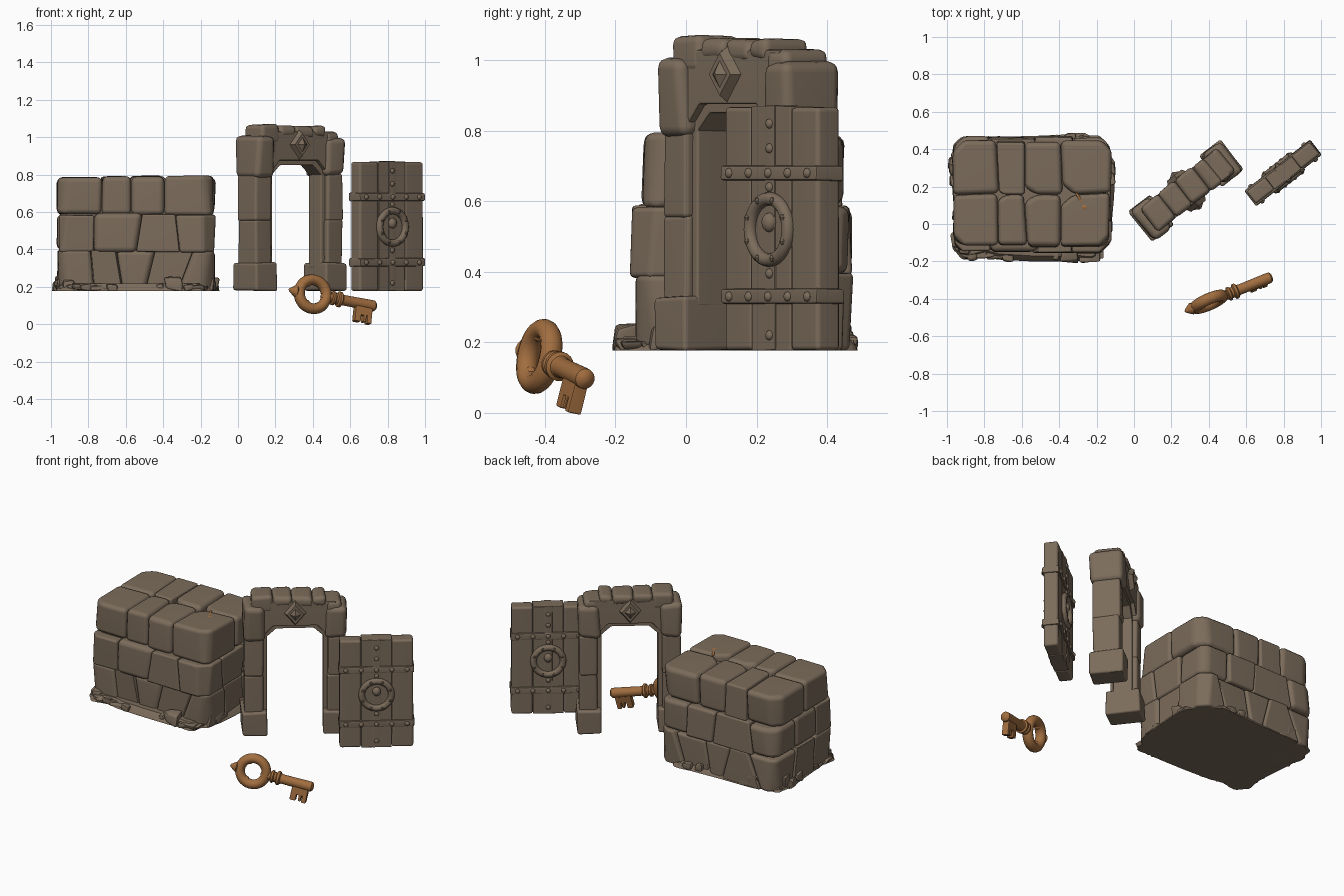
import bpy, bmesh, math, random
from mathutils import Matrix, Vector

if "Cube" in bpy.data.objects:
    bpy.data.objects.remove(bpy.data.objects["Cube"], do_unlink=True)

rng = random.Random(11)
GROUND = 0.177
parts = []


def material(name, color):
    m = bpy.data.materials.new(name)
    m.use_nodes = True
    m.diffuse_color = color
    m.node_tree.nodes["Principled BSDF"].inputs["Base Color"].default_value = color
    return m


STONE = material("warm grey stone", (0.20, 0.15, 0.105, 1))
COPPER = material("copper brown", (0.36, 0.155, 0.05, 1))


def finish(name, bm, mat=STONE, frame=None):
    """Turn a bmesh into a named object placed by a frame matrix."""
    bmesh.ops.recalc_face_normals(bm, faces=bm.faces)
    mesh = bpy.data.meshes.new(name)
    bm.to_mesh(mesh)
    bm.free()
    mesh.materials.append(mat)
    ob = bpy.data.objects.new(name, mesh)
    bpy.context.collection.objects.link(ob)
    if frame:
        ob.matrix_world = frame
    parts.append(ob)


def block(bm, lo, hi, jit=0.0, bev=0.01, seg=2, cuts=()):
    """Add a chiselled block; each cut (point, normal) removes the far side."""
    t = bmesh.new()
    bmesh.ops.create_cube(t, size=1)
    for v in t.verts:
        v.co = [lo[i] + (v.co[i] + 0.5) * (hi[i] - lo[i]) + rng.uniform(-jit, jit) for i in range(3)]
    for point, normal in cuts:
        bmesh.ops.bisect_plane(t, geom=t.verts[:] + t.edges[:] + t.faces[:],
                               plane_co=point, plane_no=normal, clear_outer=True)
        bmesh.ops.holes_fill(t, edges=[e for e in t.edges if e.is_boundary])
    bmesh.ops.remove_doubles(t, verts=t.verts, dist=0.004)
    bmesh.ops.bevel(t, geom=t.edges[:], offset=bev, segments=seg, profile=0.5,
                    affect='EDGES', clamp_overlap=True)
    if lo[2] >= GROUND:
        for v in t.verts:
            v.co.z = max(v.co.z, GROUND)
    tmp = bpy.data.meshes.new("tmp")
    t.to_mesh(tmp)
    t.free()
    bm.from_mesh(tmp)
    bpy.data.meshes.remove(tmp)


def lathe(bm, profile, axis, steps=24, closed=False):
    """Spin an (x, y) profile around an axis through the origin."""
    vs = [bm.verts.new((a, b, 0)) for a, b in profile]
    es = [bm.edges.new(p) for p in zip(vs, vs[1:])]
    if closed:
        es.append(bm.edges.new((vs[-1], vs[0])))
    bmesh.ops.spin(bm, geom=vs + es, axis=axis, cent=(0, 0, 0), steps=steps, angle=math.tau)
    bmesh.ops.remove_doubles(bm, verts=bm.verts, dist=0.0004)


def circle(cx, r, squash=1.0, n=12):
    return [(cx + r * math.cos(math.tau * i / n), squash * r * math.sin(math.tau * i / n)) for i in range(n)]


def ball(bm, pos, r, scale=(1, 1, 1), seg=12):
    bmesh.ops.create_uvsphere(bm, u_segments=seg, v_segments=seg // 2, radius=r,
                              matrix=Matrix.Translation(pos) @ Matrix.Diagonal((*scale, 1)))


# Stone wall: each course is split into irregular cells around jittered centres
bm = bmesh.new()
block(bm, (-0.92, -0.09, GROUND), (-0.18, 0.41, 0.75), 0, 0.01)
courses = [
    (GROUND, 0.392, (-0.965, -0.78, -0.62, -0.45, -0.29, -0.13), (-0.14, 0.06, 0.26, 0.46), 0.035, 0.05),
    (0.388, 0.588, (-0.965, -0.78, -0.52, -0.33, -0.13), (-0.147, 0.03, 0.25, 0.463), 0.025, 0.02),
    (0.584, 0.787, (-0.96, -0.73, -0.58, -0.39, -0.13), (-0.12, 0.16, 0.44), 0.016, 0.006),
]
for z0, z1, xs, ys, jit, zjit in courses:
    lo = Vector((xs[0], ys[0], z0))
    hi = Vector((xs[-1], ys[-1], z1))
    mid = (lo + hi) / 2
    half = (hi - lo) / 2
    # Knocked-off vertical corners
    corners = [(mid + Vector((sx * (half.x - 0.022), sy * (half.y - 0.022), 0)),
                Vector((sx, sy, rng.uniform(-0.15, 0.15)))) for sx in (-1, 1) for sy in (-1, 1)]
    cells = [(i, j) for i in range(len(xs) - 1) for j in range(len(ys) - 1)]
    seeds = [Vector(((xs[i] + xs[i + 1]) / 2 + rng.uniform(-jit, jit),
                     (ys[j] + ys[j + 1]) / 2 + rng.uniform(-jit, jit),
                     (z0 + z1) / 2 + rng.uniform(-zjit, zjit))) for i, j in cells]
    joints = {}
    for (i, j), p in zip(cells, seeds):
        cuts = list(corners)
        for (k, l), q in zip(cells, seeds):
            if p is q or max(abs(i - k), abs(j - l)) > 1:
                continue
            n = (q - p).normalized()
            at = (p + q) / 2
            if j == l:
                at.x = xs[max(i, k)] + rng.uniform(-0.004, 0.004)
            elif i == k:
                at.y = ys[max(j, l)]
            else:
                at = at + n * 0.03
            at = joints.setdefault(frozenset(((i, j), (k, l))), at)
            cuts.append((at - n * 0.001, n))
        push = rng.uniform(-0.008, 0.008)
        grow = Vector((push, push, 0))
        block(bm, lo - grow, hi + grow, 0.009, 0.03, 3, cuts)
finish("wall_stones", bm)


def footprint(a, power, inset=0.0):
    """Wavy rounded-rectangle outline of the wall's foot."""
    c, s = math.cos(a), math.sin(a)
    wave = 0.015 * math.sin(5 * a + 1) + 0.008 * math.sin(11 * a) - inset
    return (-0.55 + math.copysign(abs(c) ** power, c) * (0.43 + wave),
            0.135 + math.copysign(abs(s) ** power, s) * (0.335 + wave))


# Irregular ground skirt below the wall
bm = bmesh.new()
rings = []
COUNT = 64
for z, inset in ((0, 0), (0.01, 0.003), (0.04, 0.03)):
    rings.append([bm.verts.new((*footprint(math.tau * k / COUNT, 0.36, inset), GROUND + z))
                  for k in range(COUNT)])
for a, b in zip(rings, rings[1:]):
    for k in range(COUNT):
        bm.faces.new((a[k], a[k - 1], b[k - 1], b[k]))
bm.faces.new(rings[0])
bm.faces.new(rings[-1])
finish("wall_skirt", bm)

# Loose rubble along the foot of the wall
bm = bmesh.new()
for k in range(52):
    cx, cy = footprint(math.tau * (k + 0.5) / 52, 0.4, 0.032)
    w, d = rng.uniform(0.024, 0.045), rng.uniform(0.024, 0.038)
    h = 0.025 + 0.055 * rng.random() ** 2
    block(bm, (cx - w, cy - d, GROUND), (cx + w, cy + d, GROUND + h), 0.012, 0.014)
finish("wall_rubble", bm)

# Copper sliver lying in the wall top
bm = bmesh.new()
ball(bm, (0, 0, 0), 0.023, (1, 1, 0.6))
ball(bm, (0, 0.045, 0.004), 0.012, (0.7, 4, 0.7))
finish("wall_copper_pin", bm, COPPER,
       Matrix.Translation((-0.265, 0.09, 0.781)) @ Matrix.Rotation(math.radians(30), 4, 'Z'))

# Gateway
TURN = Matrix.Rotation(math.radians(38), 4, 'Z')
GATE = Matrix.Translation((0.28, 0.178, 0)) @ TURN

for name, (x0, x1, depth, z0, z1, jit, bev) in {
    "gate_feet": (0.165, 0.312, 0.102, GROUND, 0.33, 0.005, 0.014),
    "gate_lower_pillars": (0.19, 0.298, 0.08, 0.31, 0.56, 0.005, 0.015),
    "gate_upper_pillars": (0.19, 0.298, 0.08, 0.55, 0.80, 0.005, 0.015),
    "gate_jambs": (0.165, 0.22, 0.055, 0.30, 0.83, 0.002, 0.008),
    "gate_shoulder_stones": (0.175, 0.3, 0.103, 0.79, 1.0, 0.011, 0.032),
}.items():
    bm = bmesh.new()
    for a, b in ((x0, x1), (-x1, -x0)):
        block(bm, (a, -depth, z0), (b, depth, z1), jit, bev, 3)
    finish(name, bm, STONE, GATE)


def arch(name, depth, half, corner, under, bev):
    bm = bmesh.new()
    pts = [(0.24, 1.03), (0.24, corner), (half, corner), (half - 0.06, under)]
    pts += [(-x, z) for x, z in reversed(pts)]
    face = bm.faces.new([bm.verts.new((x, -depth, z)) for x, z in pts])
    out = bmesh.ops.extrude_face_region(bm, geom=[face])["geom"]
    for v in out:
        if isinstance(v, bmesh.types.BMVert):
            v.co.y = depth
    bmesh.ops.bevel(bm, geom=bm.edges[:], offset=bev, segments=2, profile=0.5, affect='EDGES')
    finish(name, bm, STONE, GATE)


arch("gate_lintel", 0.078, 0.19, 0.81, 0.875, 0.009)
arch("gate_inner_arch", 0.055, 0.17, 0.795, 0.85, 0.006)

bm = bmesh.new()
caps = (-0.255, -0.13, -0.02, 0.10, 0.18, 0.27)
for a, b, top in zip(caps, caps[1:], (1.07, 1.058, 1.062, 1.058, 1.035)):
    block(bm, (a, -0.082, 0.965 if abs(a + b) > 0.3 else 1.0), (b, 0.082, top), 0.007, 0.024, 3)
finish("gate_cap_stones", bm, STONE, GATE)

# Diamond bosses on both faces of the lintel
bm = bmesh.new()
for side in (-1, 1):
    for wide, tall, y, flat in ((0.066, 0.08, 0.08, 0.75), (0.05, 0.06, 0.098, 0.1)):
        bmesh.ops.create_cone(bm, segments=4, radius1=1, radius2=flat, depth=1, cap_ends=True,
                              matrix=Matrix.Translation((0, side * (y + 0.01), 0.96))
                              @ Matrix.Rotation(side * -math.pi / 2, 4, 'X')
                              @ Matrix.Diagonal((wide, tall, 0.03, 1)))
finish("gate_diamonds", bm, STONE, GATE)

# Door
DOOR = Matrix.Translation((0.797, 0.273, 0)) @ TURN
bm = bmesh.new()
planks = (-0.216, -0.09, 0.09, 0.216)
for a, b in zip(planks, planks[1:]):
    edge = abs(a + b) > 0.2
    block(bm, (a, -0.042, GROUND), (b, 0.042, 0.867 if edge else 0.87), 0.001, 0.014 if edge else 0.004, 3)
finish("door_planks", bm, STONE, DOOR)

bm = bmesh.new()
block(bm, (-0.024, -0.046, GROUND), (0.024, 0.046, 0.872), 0.001, 0.005)
for z in (0.33, 0.68):
    block(bm, (-0.222, -0.051, z - 0.022), (0.222, 0.051, z + 0.022), 0.002, 0.008)
finish("door_bands", bm, STONE, DOOR)

bm = bmesh.new()
for side in (-1, 1):
    for z in (0.33, 0.68):
        for x in (-0.18, -0.09, 0, 0.09, 0.18):
            ball(bm, (x, side * 0.051, z), 0.014, (1, 0.8, 1))
    for z in (0.22, 0.395, 0.64, 0.75, 0.82):
        ball(bm, (0, side * 0.046, z), 0.014, (1, 0.8, 1))
    for k in range(8):
        a = math.tau * (k + 0.5) / 8
        ball(bm, (0.088 * math.cos(a), side * 0.06, 0.52 + 0.088 * math.sin(a)), 0.011, seg=8)
    ball(bm, (0, side * 0.046, 0.54), 0.028, (0.9, 0.8, 1))
finish("door_rivets", bm, STONE, DOOR)

for name, side in (("front", -1), ("back", 1)):
    bm = bmesh.new()
    lathe(bm, circle(0.087, 0.019), (0, 1, 0), 32, True)
    finish("door_ring_" + name, bm, STONE, DOOR @ Matrix.Translation((0, side * 0.047, 0.52)))

# Key: local x runs along the shaft, local z points away from the teeth
d = Vector((0.907, 0.36, -0.176)).normalized()
u = Vector((0.09, 0.25, 1))
u = (u - d * u.dot(d)).normalized()
KEY = Matrix.Translation((0.4, -0.416, 0.16)) @ Matrix((d, u.cross(d), u)).transposed().to_4x4()

bm = bmesh.new()
lathe(bm, circle(0.079, 0.029, 1.1), (0, 1, 0), 32, True)
finish("key_ring", bm, COPPER, KEY)
bm = bmesh.new()
for a in (0, 120, 240):
    a = math.radians(a)
    ball(bm, (0.065 * math.cos(a), 0, 0.065 * math.sin(a)), 0.02)
finish("key_ring_lobes", bm, COPPER, KEY)
bm = bmesh.new()
lathe(bm, [(-0.142, 0), (-0.135, 0.01), (-0.1, 0.034), (-0.085, 0.02), (-0.085, 0)], (1, 0, 0), 16)
finish("key_tip", bm, COPPER, KEY)
bm = bmesh.new()
lathe(bm, [(0.085, 0), (0.085, 0.027), (0.108, 0.027), (0.113, 0.038), (0.124, 0.038), (0.13, 0.03),
           (0.142, 0.03), (0.148, 0.042), (0.162, 0.042), (0.168, 0.032), (0.18, 0.028),
           (0.335, 0.03), (0.358, 0.029), (0.368, 0.018), (0.371, 0)], (1, 0, 0), 20)
finish("key_shaft", bm, COPPER, KEY)
bm = bmesh.new()
block(bm, (0.247, -0.021, -0.066), (0.345, 0.021, 0), 0, 0.006)
for a, b, low in ((0.247, 0.283, -0.103), (0.297, 0.313, -0.1), (0.318, 0.345, -0.105)):
    block(bm, (a, -0.021, low), (b, 0.021, -0.04), 0, 0.005)
finish("key_teeth", bm, COPPER, KEY)

# Smooth shading with crisp edges and flat broad faces
bpy.ops.object.select_all(action='DESELECT')
for ob in parts:
    ob.select_set(True)
bpy.context.view_layer.objects.active = parts[0]
bpy.ops.object.shade_smooth_by_angle(angle=math.radians(35))
for ob in parts:
    ob.modifiers.new("flat_faces", 'WEIGHTED_NORMAL').keep_sharp = True
